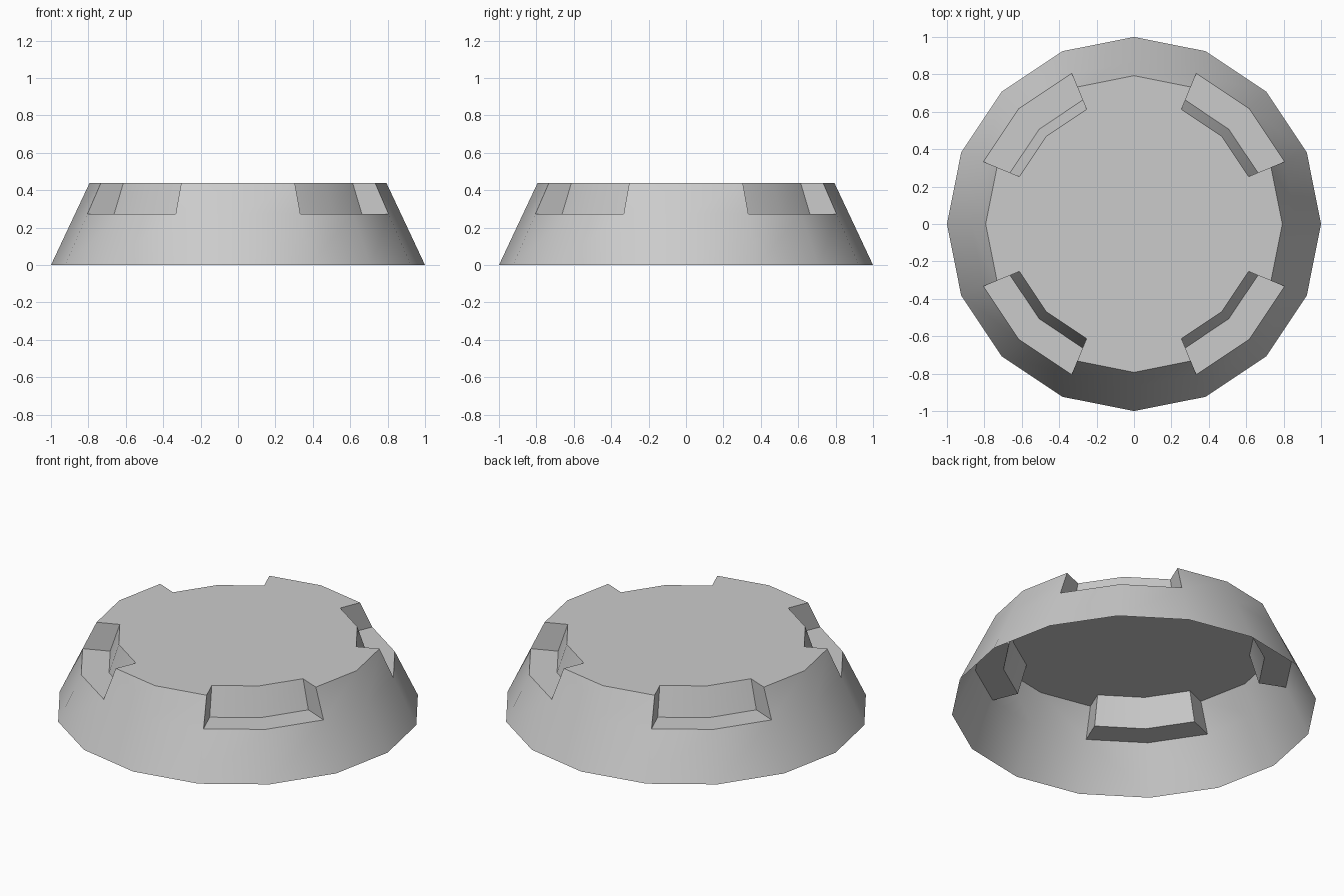
import bpy, bmesh, math

cube = bpy.data.objects.get("Cube")
if cube:
    bpy.data.objects.remove(cube, do_unlink=True)

SIDES = 16
HEIGHT, LEDGE = 0.44, 0.273
TOP_R = 0.793
LEDGE_R = 1 - (1 - TOP_R) * LEDGE / HEIGHT

bm = bmesh.new()


def ring(radius, z, steps=range(SIDES)):
    """Vertices of a ring, keyed by their step around the circle."""
    return {k: bm.verts.new((radius * math.cos(k * math.tau / SIDES),
                             radius * math.sin(k * math.tau / SIDES), z))
            for k in steps}


def panel(lower, upper, k):
    n = (k + 1) % SIDES
    bm.faces.new((lower[k], lower[n], upper[n], upper[k]))


# Rings of the tapered wall; the middle vertex of each notch has no rim
notch_steps = [k for k in range(SIDES) if k % 4]
base = ring(1, 0)
ledge = ring(LEDGE_R, LEDGE)
rim = ring(TOP_R, HEIGHT, [k for k in range(SIDES) if k % 4 != 2])
inner_low = ring(0.717, LEDGE, notch_steps)
inner_top = ring(0.663, HEIGHT, notch_steps)

# Open-bottomed wall with four notches on the diagonals
outline = []
for k in range(SIDES):
    panel(base, ledge, k)
    if k % 4 in (1, 2):
        panel(ledge, inner_low, k)
        panel(inner_low, inner_top, k)
    else:
        panel(ledge, rim, k)

    # Notch end walls and the outline of the flat top
    if k % 4 == 0:
        outline.append(rim[k])
    elif k % 4 == 1:
        bm.faces.new((inner_low[k], inner_top[k], rim[k], ledge[k]))
        outline += [rim[k], inner_top[k]]
    elif k % 4 == 2:
        outline.append(inner_top[k])
    else:
        bm.faces.new((ledge[k], rim[k], inner_top[k], inner_low[k]))
        outline += [inner_top[k], rim[k]]
bm.faces.new(outline)

mesh = bpy.data.meshes.new("notched_base")
bm.to_mesh(mesh)
bm.free()
body = bpy.data.objects.new("notched_base", mesh)
bpy.context.collection.objects.link(body)

# Plain light grey
grey = bpy.data.materials.new("light_grey")
grey.use_nodes = True
colour = (0.6, 0.6, 0.6, 1)
grey.diffuse_color = colour
grey.node_tree.nodes["Principled BSDF"].inputs["Base Color"].default_value = colour
mesh.materials.append(grey)

# Smooth around the wall, crisp at the rim and notches
bpy.ops.object.select_all(action='DESELECT')
body.select_set(True)
bpy.context.view_layer.objects.active = body
bpy.ops.object.shade_smooth_by_angle(angle=math.radians(30))
